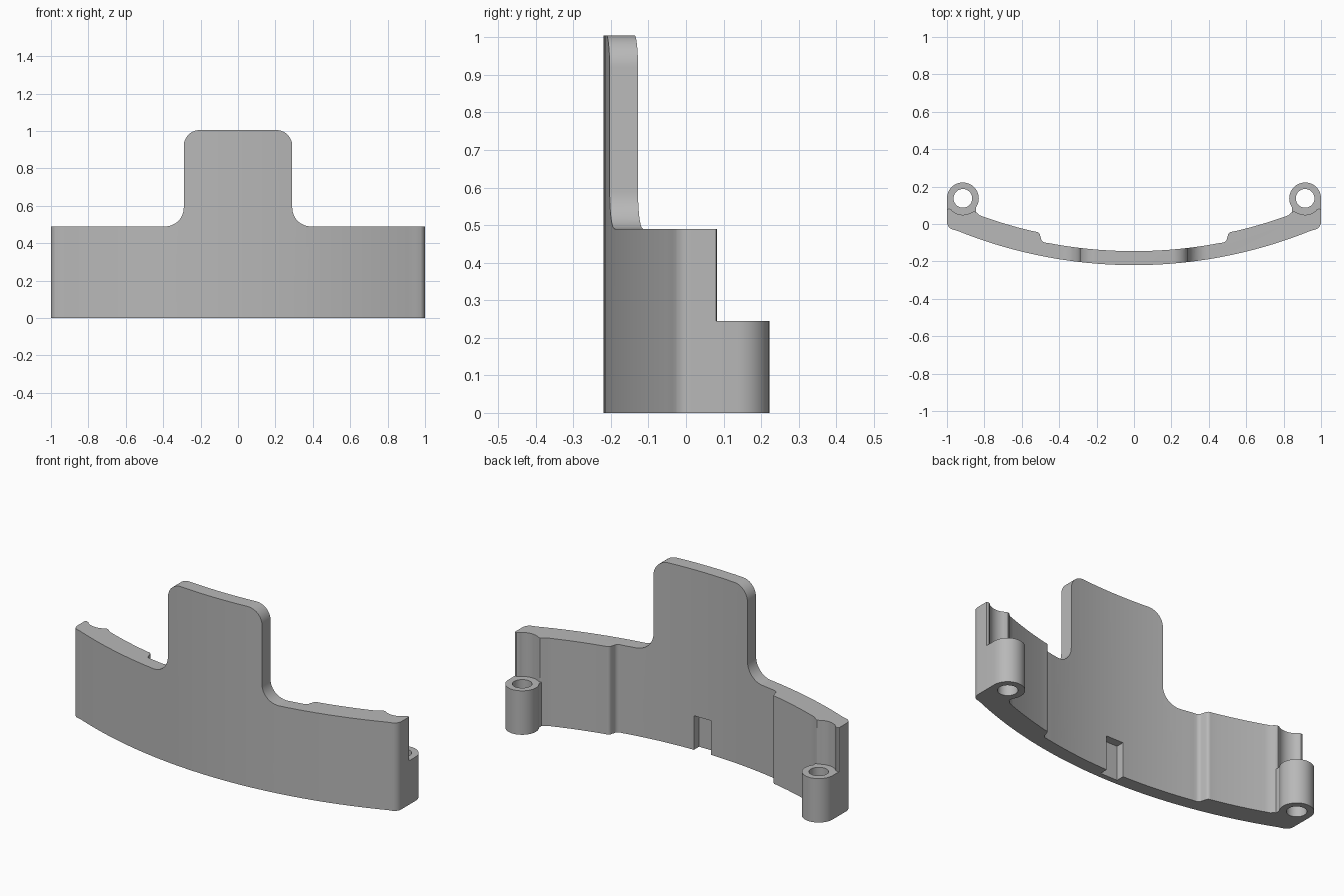
import bpy, bmesh, math
from mathutils import Vector

if "Cube" in bpy.data.objects:
    bpy.data.objects.remove(bpy.data.objects["Cube"], do_unlink=True)

grey = bpy.data.materials.new("plain grey")
grey.use_nodes = True
colour = (0.48, 0.48, 0.48, 1)
grey.diffuse_color = colour
grey.node_tree.nodes["Principled BSDF"].inputs["Base Color"].default_value = colour

CENTRE_Y = 2.30        # shared centre of the curved wall
WALL_TOP, TAB_TOP, BOSS_TOP = 0.49, 1.005, 0.245
BOSS_X, BOSS_Y = 0.915, 0.137


def prism(name, outline, low, high, upright=False):
    """Extrude a closed outline along z, or along y when upright."""
    bm = bmesh.new()
    place = (lambda a, b: (a, low, b)) if upright else (lambda a, b: (a, b, low))
    face = bm.faces.new([bm.verts.new(place(a, b)) for a, b in outline])
    out = bmesh.ops.extrude_face_region(bm, geom=[face])
    step = Vector((0, high - low, 0) if upright else (0, 0, high - low))
    bmesh.ops.translate(bm, vec=step, verts=[v for v in out["geom"] if isinstance(v, bmesh.types.BMVert)])
    bmesh.ops.recalc_face_normals(bm, faces=bm.faces)
    mesh = bpy.data.meshes.new(name)
    bm.to_mesh(mesh)
    bm.free()
    mesh.materials.append(grey)
    obj = bpy.data.objects.new(name, mesh)
    bpy.context.collection.objects.link(obj)
    return obj


def arc(cx, cy, r, start, end, n=12):
    angles = [math.radians(start + (end - start) * i / n) for i in range(n + 1)]
    return [(cx + r * math.cos(a), cy + r * math.sin(a)) for a in angles]


def bow(radius, x0, x1, n):
    """Points on the wall's curve between two x positions."""
    xs = [x0 + (x1 - x0) * i / n for i in range(n + 1)]
    return [(x, CENTRE_Y - math.sqrt(radius ** 2 - x * x)) for x in xs]


def mirrored(half):
    return half + [(-x, y) for x, y in reversed(half) if x > 1e-6]


def box(x0, x1, y0, y1):
    return [(x0, y0), (x1, y0), (x1, y1), (x0, y1)]


def combine(target, tool, operation):
    mod = target.modifiers.new(operation, 'BOOLEAN')
    mod.operation, mod.object, mod.solver = operation, tool, 'EXACT'
    bpy.context.view_layer.objects.active = target
    bpy.ops.object.modifier_apply(modifier=mod.name)
    bpy.data.objects.remove(tool, do_unlink=True)


# Curved wall in plan: front bow, rounded end, boss groove, thick end, step, thin middle
half = bow(2.52, 0, 0.945, 24)
half += arc(0.955, 0.012, 0.045, -60, 0, 6)
half += [(1.0, 0.08), (0.988, 0.082), (0.976, 0.076)]
half += arc(BOSS_X, BOSS_Y, 0.088, -50, -125, 8)
half += [(0.855, 0.067), (0.842, 0.062)]
half += bow(2.40, 0.825, 0.535, 10)
half += arc(0.522, -0.062, 0.02, 90, 180, 5)
half += arc(0.472, -0.075, 0.025, 0, -75, 5)
half += bow(2.445, 0.46, 0, 14)
wall = prism("curved_wall", mirrored(half[:-1] + [half[-1]]), 0, TAB_TOP)

# Front silhouette: low wall with a rounded tab and filleted shoulders
shape = [(1.1, -0.1), (1.1, WALL_TOP)]
shape += arc(0.39, WALL_TOP + 0.1, 0.1, 270, 180)
shape += arc(0.205, TAB_TOP - 0.085, 0.085, 0, 90)
combine(wall, prism("silhouette", mirrored(shape), -1, 1, True), 'INTERSECT')

# Slot in the back of the wall at the bottom
combine(wall, prism("slot", box(-0.052, 0.052, -0.19, 0), -0.1, 0.19), 'DIFFERENCE')

# Screw bosses at both ends
for side in (1, -1):
    x = side * BOSS_X
    boss = prism("boss", arc(x, BOSS_Y, 0.085, 0, 352.5, 47), 0, BOSS_TOP)
    neck = box(*sorted((side * 0.846, side)), 0.02, BOSS_Y)
    combine(boss, prism("neck", neck, 0, BOSS_TOP), 'UNION')
    combine(wall, boss, 'UNION')
    combine(wall, prism("hole", arc(x, BOSS_Y, 0.05, 0, 350, 35), -0.1, 0.4), 'DIFFERENCE')

bpy.ops.object.select_all(action='DESELECT')
wall.select_set(True)
bpy.context.view_layer.objects.active = wall
bpy.ops.object.shade_smooth_by_angle(angle=math.radians(30))
